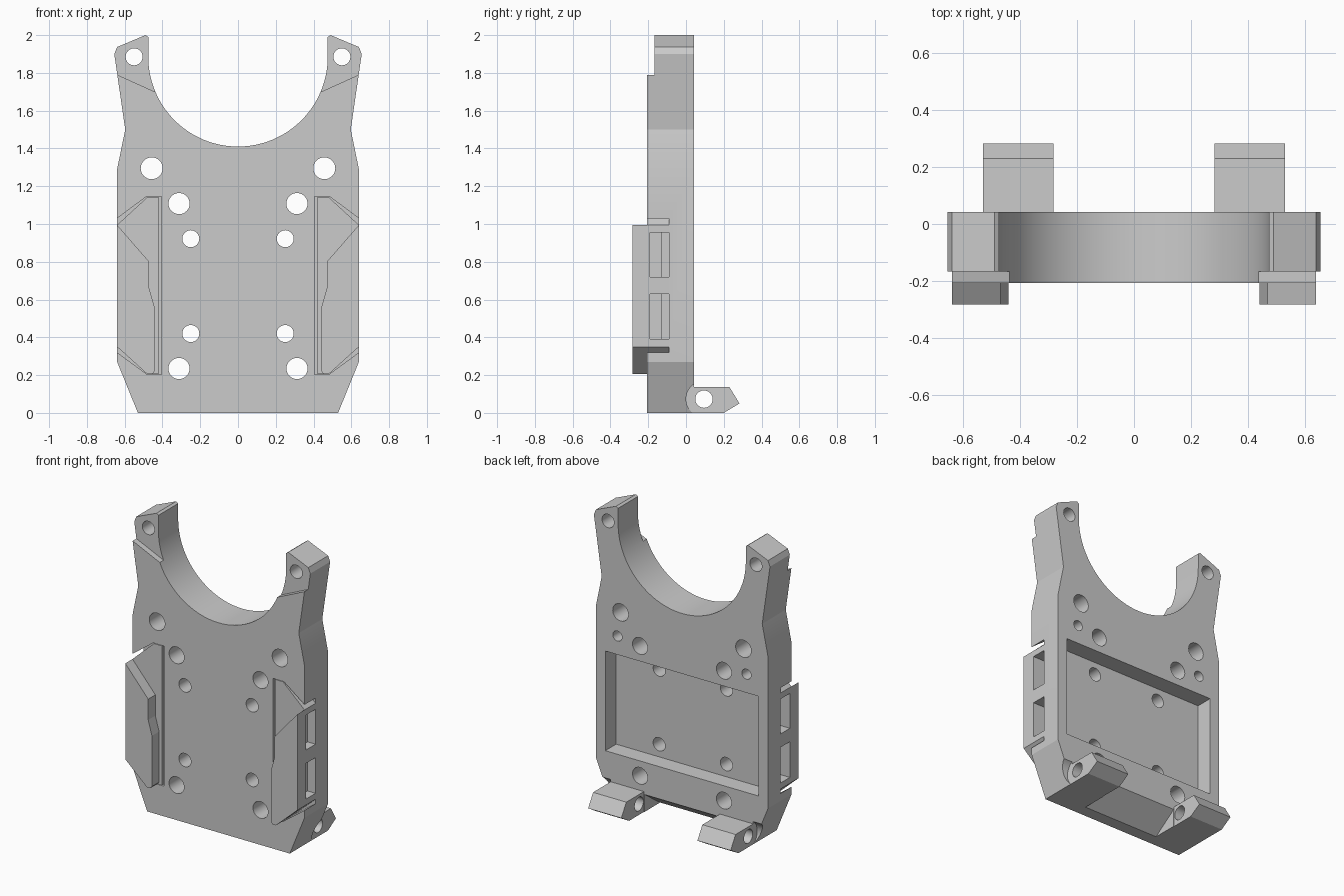
import bpy, bmesh
from math import sin, cos, pi

if "Cube" in bpy.data.objects:
    bpy.data.objects.remove(bpy.data.objects["Cube"])


def prism(name, pts, a, b, axis='y'):
    """Extrude a 2D profile from a to b: (x,z) along y, or (y,z) along x."""
    bm = bmesh.new()
    rings = []
    for d in (a, b):
        rings.append([bm.verts.new((u, d, v) if axis == 'y' else (d, u, v)) for u, v in pts])
    bm.faces.new(rings[0])
    bm.faces.new(rings[1])
    n = len(pts)
    for i in range(n):
        j = (i + 1) % n
        bm.faces.new((rings[0][i], rings[0][j], rings[1][j], rings[1][i]))
    bmesh.ops.recalc_face_normals(bm, faces=bm.faces)
    me = bpy.data.meshes.new(name)
    bm.to_mesh(me)
    bm.free()
    ob = bpy.data.objects.new(name, me)
    bpy.context.collection.objects.link(ob)
    return ob


def circle(u, v, r, n=32):
    return [(u + r * cos(2 * pi * i / n), v + r * sin(2 * pi * i / n)) for i in range(n)]


def rect(u0, u1, v0, v1):
    return [(u0, v0), (u1, v0), (u1, v1), (u0, v1)]


def flip(pts, s):
    return [(s * u, v) for u, v in pts]


def cut(target, *args):
    """Subtract a prism from the target and discard the cutter."""
    cutter = prism("cutter", *args)
    cutter.hide_render = True
    m = target.modifiers.new("cut", 'BOOLEAN')
    m.operation, m.solver, m.object = 'DIFFERENCE', 'EXACT', cutter
    bpy.context.view_layer.objects.active = target
    bpy.ops.object.modifier_apply(modifier=m.name)
    bpy.data.objects.remove(cutter)


FRONT, BACK = -0.207, 0.043
parts = []

# Main plate with round cradle at the top
half = [(0.53, 0), (0.64, 0.27), (0.64, 1.29), (0.597, 1.50), (0.655, 1.90),
        (0.64, 1.937), (0.49, 2.0), (0.475, 1.99)]
arc = [(0.475 * cos(pi * i / 64), 1.885 - 0.475 * sin(pi * i / 64)) for i in range(65)]
plate = prism("main_plate", half + arc + flip(half, -1)[::-1], FRONT, BACK)
parts.append(plate)

# Rear pocket and sloped relief under the rear edge
cut(plate, rect(-0.57, 0.57, 0.335, 1.005), -0.072, 0.2)
cut(plate, [(-0.125, 0), (-0.125, -0.1), (0.2, -0.1), (0.2, 0.229), (0.043, 0.118)],
    -0.28, 0.28, 'x')

holes = [(0.55, 1.885, 0.045), (0.457, 1.295, 0.058), (0.312, 1.108, 0.056),
         (0.25, 0.922, 0.045), (0.25, 0.42, 0.045), (0.312, 0.235, 0.056)]
recess = [(0.405, 0.203), (0.48, 0.203), (0.64, 0.32), (0.75, 0.32),
          (0.75, 1.03), (0.64, 1.03), (0.485, 1.145), (0.405, 1.145)]
base = [(0.42, 0.206), (0.48, 0.206), (0.64, 0.35), (0.64, 0.995), (0.48, 1.142), (0.42, 1.142)]
flange = [(0.455, 0.205), (0.48, 0.205), (0.64, 0.35), (0.64, 0.995), (0.47, 0.80),
          (0.47, 0.66), (0.442, 0.56), (0.442, 0.22)]
lug_profile = [(0.02, 0), (0.20, 0), (0.283, 0.05), (0.23, 0.137), (0.02, 0.137)]

for s, side in ((1, "right"), (-1, "left")):
    # Through holes, small blind rear hole, thinner ear
    for x, z, r in holes:
        cut(plate, circle(s * x, z, r), -0.5, 0.5)
    cut(plate, circle(s * 0.48, 1.13, 0.034), -0.08, 0.2)
    cut(plate, flip([(0.40, 1.682), (0.75, 1.84), (0.75, 2.1), (0.40, 2.1)], s), -0.4, -0.167)

    # Side recess and round clearance outside the lug
    cut(plate, flip(recess, s), -0.4, -0.09)
    cut(plate, circle(0.095, 0.073, 0.095), s * 0.53, s * 0.75, 'x')

    # Side insert with two stepped slots
    insert = prism("side_insert_" + side, flip(base, s), FRONT, -0.085)
    for z0, z1 in ((0.39, 0.63), (0.72, 0.955)):
        cut(insert, rect(-0.19, -0.09, z0, z1), s * 0.58, s * 0.75, 'x')
        cut(insert, rect(-0.19, -0.13, z0, z1), s * 0.53, s * 0.70, 'x')

    # Raised flange on the insert
    rail = prism("side_flange_" + side, flip(flange, s), -0.283, -0.2)

    # Rear hinge lug
    lug = prism("hinge_lug_" + side, lug_profile, s * 0.283, s * 0.53, 'x')
    cut(lug, circle(0.095, 0.073, 0.046), s * 0.2, s * 0.6, 'x')
    parts += [insert, rail, lug]

# Smooth curved walls, keep corners sharp
bpy.ops.object.select_all(action='DESELECT')
for ob in parts:
    ob.select_set(True)
bpy.context.view_layer.objects.active = plate
bpy.ops.object.shade_smooth_by_angle(angle=0.22)
